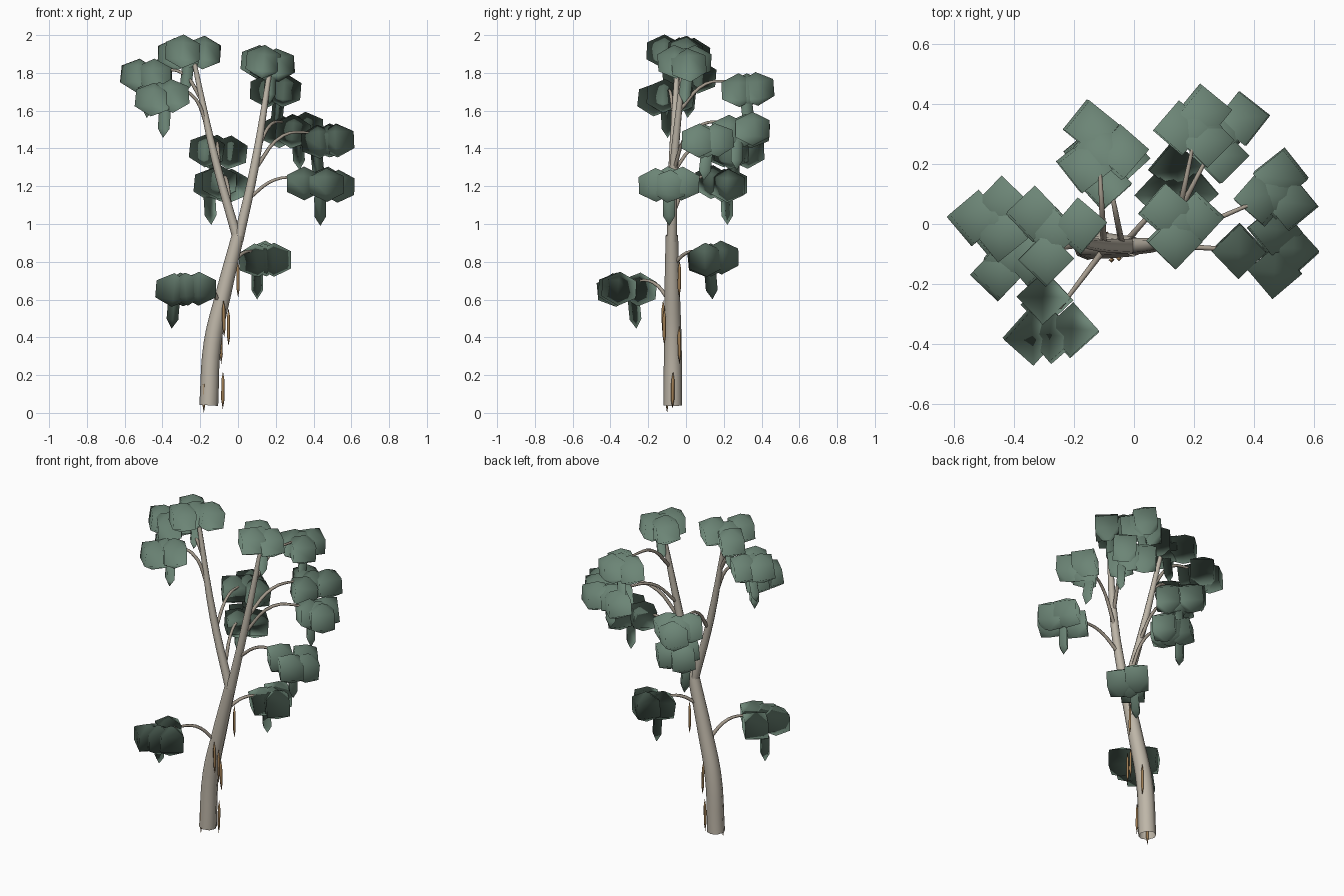
import bpy, bmesh, random
from math import cos, sin, radians
from mathutils import Matrix, Euler, Vector

if "Cube" in bpy.data.objects:
    bpy.data.objects.remove(bpy.data.objects["Cube"])

random.seed(4)


def material(name, rgb):
    m = bpy.data.materials.new(name)
    m.diffuse_color = (*[((c / 255 + 0.055) / 1.055) ** 2.4 for c in rgb], 1)
    m.use_nodes = True
    m.node_tree.nodes["Principled BSDF"].inputs["Base Color"].default_value = m.diffuse_color
    return m


BARK = material("pale bark", (190, 182, 168))
TWIG = material("twig bark", (166, 156, 142))
LEAF = material("grey green leaves", (108, 133, 118))
STRIP = material("peeling bark", (160, 126, 84))
CROWN = Vector((0, 0, 1.15))


def tube(name, pts, mat, sides=2, caps=True):
    """Tapered tube through (x, y, z, radius) points, converted to a mesh."""
    cu = bpy.data.curves.new(name, 'CURVE')
    cu.dimensions = '3D'
    cu.bevel_depth = 1
    cu.bevel_resolution = sides
    cu.resolution_u = 5
    cu.use_fill_caps = caps
    sp = cu.splines.new('BEZIER')
    sp.bezier_points.add(len(pts) - 1)
    for bp, (x, y, z, r) in zip(sp.bezier_points, pts):
        bp.co = (x, y, z)
        bp.radius = r
        bp.handle_left_type = bp.handle_right_type = 'AUTO'
    ob = bpy.data.objects.new(name, cu)
    bpy.context.collection.objects.link(ob)
    bpy.ops.object.select_all(action='DESELECT')
    ob.select_set(True)
    bpy.context.view_layer.objects.active = ob
    bpy.ops.object.convert(target='MESH')
    ob = bpy.context.object
    ob.data.materials.clear()
    ob.data.materials.append(mat)
    for p in ob.data.polygons:
        p.use_smooth = True
        p.material_index = 0


def blobs(name, items, mat, tilt, foliage=False):
    """Smooth four-sided blobs, each given as (centre, radius, half height)."""
    bm = bmesh.new()
    for c, r, h in items:
        rot = Euler([random.uniform(-tilt, tilt) for _ in range(3)]).to_matrix().to_4x4()
        mtx = Matrix.Translation(Vector(c)) @ rot @ Matrix.Diagonal((r, r, h, 1))
        bmesh.ops.create_uvsphere(bm, u_segments=4, v_segments=3, radius=1, matrix=mtx)
    for f in bm.faces:
        f.smooth = True
    me = bpy.data.meshes.new(name)
    bm.to_mesh(me)
    bm.free()
    me.materials.append(mat)
    if foliage:  # foliage normals lean outwards from the crown centre
        me.normals_split_custom_set_from_vertices(
            [(v.normal * .7 + (v.co - CROWN).normalized()).normalized() for v in me.vertices])
    bpy.context.collection.objects.link(bpy.data.objects.new(name, me))


def on_stem(pts, z):
    """Point on a stem's centre line at height z."""
    for a, b in zip(pts, pts[1:]):
        if z <= b[2]:
            break
    return Vector(a[:3]).lerp(Vector(b[:3]), (z - a[2]) / (b[2] - a[2]))


# Trunk and its two main limbs
trunk = [(-.155, -.07, .04, .05), (-.135, -.07, .37, .047),
         (-.075, -.073, .64, .041), (0, -.075, .94, .033)]
left = [(0, -.075, .91, .025), (-.12, -.07, 1.34, .021), (-.235, -.045, 1.87, .012)]
right = [(0, -.075, .91, .028), (.085, -.065, 1.29, .023), (.17, -.015, 1.82, .013)]
tube("trunk", trunk, BARK, caps=False)
tube("left_limb", left, BARK)
tube("right_limb", right, BARK)


def spray(name, stem, start_z, centre, phase, spread, hang=(0, 0), extra=(0, 0)):
    """Arching branch ending in a ring of three leaf blobs, a fourth and a hanging leaf."""
    c = Vector(centre)
    if start_z:
        a = on_stem(stem, start_z)
        end = a.lerp(c, .82)
        end.z = c.z + .04
        mid = a.lerp(end, .48)
        mid.z = a.z + .92 * (end.z - a.z)
        tube(name + "_branch", [(*a, .011), (*mid, .009), (*end, .006)], TWIG, 1)
    items = []
    for i in range(3):
        t = radians(phase + 120 * i)
        off = Vector((spread * cos(t), spread * sin(t), random.uniform(-.012, .012)))
        items.append((c + off, .105, .09))
    items.append((c + Vector((*extra, -.005)), .1, .088))
    items.append((c + Vector((*hang, -.115)), .036, .1))
    blobs(name + "_leaves", items, LEAF, .12, True)


# Sprays of leaves from bottom to top
spray("low_left", trunk, .57, (-.283, -.327, .66), 100, .08, (-.06, .055), (.01, -.05))
spray("low_right", trunk, .78, (.142, .132, .815), 93, .055, (-.04, 0))
spray("right", right, 1.13, (.43, -.09, 1.205), 180, .08, (.005, 0), (.1, 0))
spray("centre_back", left, 1.05, (-.093, .197, 1.21), 264, .06, (-.055, .02))
spray("left_back", left, 1.27, (-.118, .253, 1.39), 110, .075)
spray("right_back", right, 1.28, (.48, .105, 1.445), 80, .057, (-.06, 0))
spray("far_back", right, 1.38, (.29, .31, 1.5), 30, .083, (.03, -.04))
spray("left_front", left, 1.49, (-.415, -.11, 1.67), 355, .065, (.025, .01))
spray("upper_back", right, 1.6, (.21, .325, 1.715), 65, .055)
spray("upper_left", left, 1.65, (-.472, .018, 1.775), 178, .058)
spray("right_crown", right, 0, (.15, 0, 1.85), 255, .06, (.02, 0))
spray("left_crown", left, 0, (-.27, -.03, 1.905), 255, .09)

# Peeling strips of bark hanging beside the trunk
strips = [(-.08, -.07, .12), (-.05, -.115, .455), (-.075, -.12, .5),
          (0, -.035, .71), (-.18, -.1, .1), (-.09, -.035, .36)]
blobs("bark_strips", [(c, .01, .1) for c in strips], STRIP, .02)
